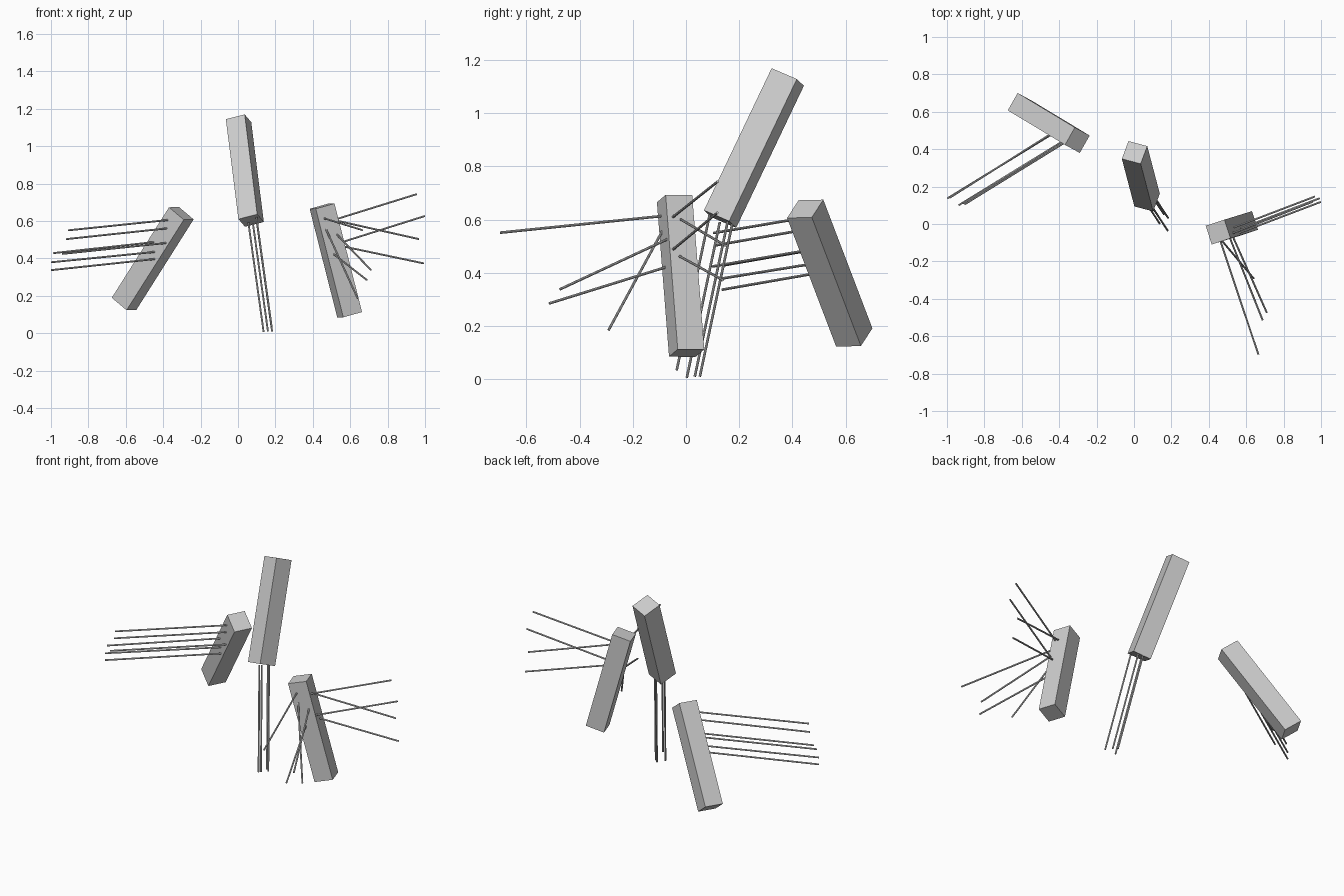
import bpy
from mathutils import Vector, Matrix


def beam(name, top, bottom, side, size):
    """Square beam between two end centres; side fixes its twist."""
    top, bottom = Vector(top), Vector(bottom)
    z = (top - bottom).normalized()
    x = Vector(side)
    x = (x - z * x.dot(z)).normalized()
    y = z.cross(x)
    rot = Matrix((x, y, z)).transposed().to_4x4()
    bpy.ops.mesh.primitive_cube_add(size=1)
    ob = bpy.context.object
    ob.name = name
    ob.matrix_world = (Matrix.Translation((top + bottom) / 2) @ rot
                       @ Matrix.Diagonal((size[0], size[1], (top - bottom).length, 1)))


def rods(name, pairs, radius=0.005, sink=0.01):
    """Thin straight rods from the beam face (slightly sunk in) to their tips."""
    for i, (a, b) in enumerate(pairs):
        a, b = Vector(a), Vector(b)
        d = (b - a).normalized()
        a = a - d * sink
        bpy.ops.mesh.primitive_cylinder_add(vertices=8, radius=radius,
                                            depth=(b - a).length, location=(a + b) / 2)
        ob = bpy.context.object
        ob.name = f"{name}_{i + 1}"
        ob.rotation_euler = d.to_track_quat('Z', 'Y').to_euler()


# Tall middle beam with four parallel rods out of its lower end
beam("middle_beam", (0.003, 0.3825, 1.136), (0.07, 0.128, 0.602),
     (0.101, -0.026, 0.027), (0.107, 0.109))
step = Vector((0.08, -0.122, -0.575))
tips = [(0.137, 0.003, 0.006), (0.18, -0.035, 0.034), (0.182, 0.033, 0.01), (0.16, 0.052, 0.01)]
rods("lower_rod", [(Vector(t) - step, t) for t in tips])

# Right beam with four rods to the right and four to the front
beam("right_beam", (0.4495, -0.043, 0.679), (0.597, 0.0025, 0.0985),
     (0.101, 0.033, 0.027), (0.109, 0.105))
rods("right_side_rod", [
    ((0.537, -0.045, 0.613), (0.955, 0.119, 0.743)),
    ((0.57, -0.045, 0.491), (0.998, 0.118, 0.626)),
    ((0.543, -0.015, 0.598), (0.967, 0.147, 0.503)),
    ((0.58, -0.02, 0.46), (0.993, 0.138, 0.373)),
])
rods("right_front_rod", [
    ((0.463, -0.094, 0.613), (0.665, -0.698, 0.551)),
    ((0.532, -0.075, 0.524), (0.71, -0.474, 0.338)),
    ((0.516, -0.083, 0.419), (0.688, -0.514, 0.285)),
    ((0.474, -0.094, 0.548), (0.64, -0.291, 0.185)),
])

# Left leaning beam with six near-parallel rods
beam("left_beam", (-0.303, 0.448, 0.6405), (-0.609, 0.6325, 0.157),
     (0.084, -0.046, -0.067), (0.112, 0.107))
rods("left_rod", [
    ((-0.382, 0.428, 0.604), (-0.906, 0.105, 0.55)),
    ((-0.382, 0.434, 0.560), (-0.917, 0.109, 0.503)),
    ((-0.447, 0.480, 0.487), (-0.986, 0.140, 0.428)),
    ((-0.393, 0.435, 0.481), (-0.938, 0.100, 0.424)),
    ((-0.447, 0.475, 0.434), (-0.998, 0.137, 0.379)),
    ((-0.447, 0.475, 0.396), (-0.998, 0.137, 0.337)),
])
